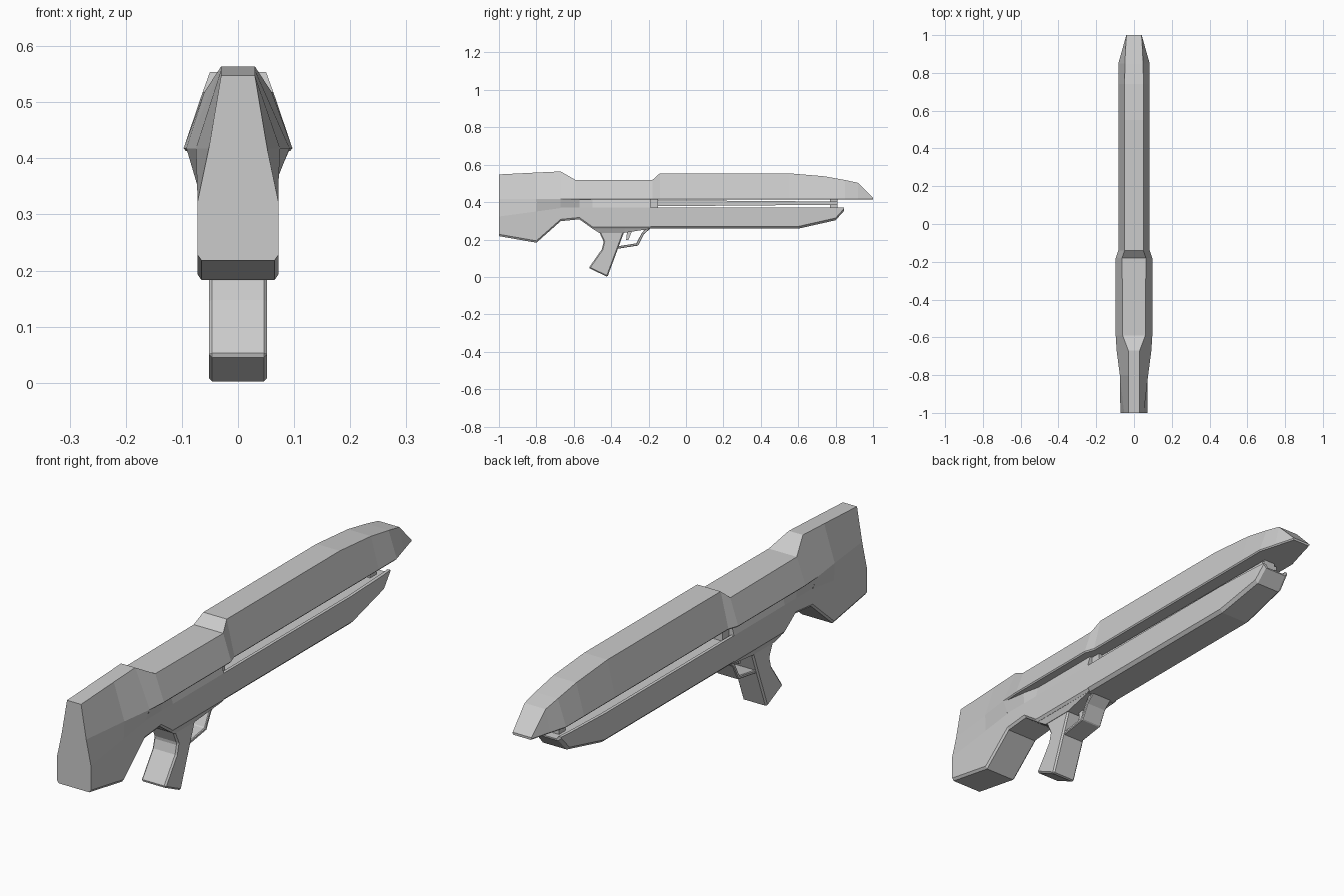
import bpy
import bmesh

cube = bpy.data.objects.get("Cube")
if cube:
    bpy.data.objects.remove(cube, do_unlink=True)

grey = bpy.data.materials.new("light_grey")
grey.use_nodes = True
colour = (0.6, 0.6, 0.6, 1)
grey.diffuse_color = colour
grey.node_tree.nodes["Principled BSDF"].inputs["Base Color"].default_value = colour


def finish(name, bm, bevel=0):
    bmesh.ops.recalc_face_normals(bm, faces=bm.faces)
    mesh = bpy.data.meshes.new(name)
    bm.to_mesh(mesh)
    bm.free()
    mesh.materials.append(grey)
    obj = bpy.data.objects.new(name, mesh)
    bpy.context.collection.objects.link(obj)
    if bevel:
        mod = obj.modifiers.new("edge_chamfer", 'BEVEL')
        mod.width = bevel
        mod.segments = 1
        mod.limit_method = 'ANGLE'
    return obj


def loft(name, sections, front_cap=True, back_cap=True):
    """Skin mirrored half sections, each (y, [(x, z), ...]) from top to bottom."""
    bm = bmesh.new()
    rings = []
    for y, half in sections:
        outline = half + [(-x, z) for x, z in reversed(half)]
        rings.append([bm.verts.new((x, y, z)) for x, z in outline])
    n = len(rings[0])
    for a, b in zip(rings, rings[1:]):
        for i in range(n):
            j = (i + 1) % n
            bm.faces.new((a[i], a[j], b[j], b[i]))
    if front_cap:
        bm.faces.new(rings[0])
    if back_cap:
        bm.faces.new(rings[-1])
    return finish(name, bm)


def prism(name, profile, half_width, bevel=0):
    """Extrude a side profile of (y, z) points across the width."""
    bm = bmesh.new()
    sides = [[bm.verts.new((x, y, z)) for y, z in profile]
             for x in (-half_width, half_width)]
    for side in sides:
        bm.faces.new(side)
    for i in range(len(profile)):
        j = (i + 1) % len(profile)
        bm.faces.new((sides[0][i], sides[0][j], sides[1][j], sides[1][i]))
    return finish(name, bm, bevel)


EDGE = 0.42    # height of the wide edge
BODY = 0.072   # half width of the lower body

# Shoulder stock: top height, edge half width, shoulder height, bottom
loft("stock", [
    (y, [(0.03, top), (edge, EDGE), (BODY, shoulder),
         (BODY, low + 0.01), (BODY - 0.007, low)])
    for y, top, edge, shoulder, low in [
        (-1.0, 0.55, 0.052, 0.325, 0.22),
        (-0.8, 0.56, 0.075, 0.352, 0.185),
        (-0.67, 0.566, 0.092, 0.37, 0.30)]], back_cap=False)

# Upper shell: top half width, top height, edge half width
loft("upper_shell", [
    (y, [(flat, top), (edge, EDGE), (edge - 0.004, EDGE - 0.005)])
    for y, flat, top, edge in [
        (-0.67, 0.03, 0.566, 0.092),
        (-0.59, 0.06, 0.52, 0.097),
        (-0.18, 0.063, 0.52, 0.097),
        (-0.14, 0.05, 0.556, 0.083),
        (0.55, 0.05, 0.556, 0.083),
        (0.74, 0.05, 0.54, 0.083),
        (0.85, 0.048, 0.52, 0.083),
        (0.92, 0.045, 0.505, 0.063),
        (1.0, 0.04, 0.424, 0.041)]], front_cap=False)

# Lower receiver with sloped shoulders
loft("lower_receiver", [
    (y, [(neck, EDGE - 0.002), (BODY, 0.372), (BODY, low + 0.01), (BODY - 0.007, low)])
    for y, neck, low in [
        (-0.67, 0.092, 0.30),
        (-0.57, 0.076, 0.31),
        (-0.5, 0.06, 0.26),
        (-0.19, 0.06, 0.26)]], front_cap=False)

# Fore-end with a shallow channel along its top
loft("fore_end", [
    (y, [(w - 0.02, 0.36), (w - 0.012, 0.372), (w, 0.372),
         (w, low + 0.012), (w - 0.012, low)])
    for y, w, low in [
        (-0.19, BODY, 0.26),
        (0.6, BODY, 0.26),
        (0.8, 0.063, 0.305),
        (0.845, 0.059, 0.355)]], front_cap=False)

# Inner rail and the post that holds it
loft("inner_rail", [
    (y, [(0.035, top), (0.035, low)])
    for y, top, low in [(-0.15, 0.412, 0.38), (0.81, 0.405, 0.388)]])
prism("rail_post", [(-0.19, 0.36), (-0.15, 0.36), (-0.15, 0.418), (-0.19, 0.418)], 0.05)
prism("rail_end_block", [(0.77, 0.36), (0.81, 0.36), (0.81, 0.418), (0.77, 0.418)], 0.025)

# Trigger housing under the receiver
loft("trigger_housing", [
    (y, [(BODY - 0.007, 0.262), (w, low)])
    for y, w, low in [
        (-0.5, 0.064, 0.26),
        (-0.465, 0.054, 0.238),
        (-0.33, 0.054, 0.238),
        (-0.2, 0.064, 0.258)]])

# Grip and trigger guard
prism("grip", [(-0.465, 0.245), (-0.44, 0.19), (-0.45, 0.15), (-0.52, 0.05),
               (-0.42, 0.002), (-0.365, 0.15), (-0.33, 0.245)], 0.052, 0.006)
prism("trigger_guard", [(-0.37, 0.152), (-0.255, 0.17), (-0.225, 0.23), (-0.19, 0.262),
                        (-0.215, 0.262), (-0.238, 0.235), (-0.265, 0.182),
                        (-0.37, 0.165)], 0.045, 0.003)
prism("trigger", [(-0.315, 0.245), (-0.32, 0.2), (-0.308, 0.2), (-0.29, 0.245)], 0.01)

# Rest the grip on the ground
lowest = 0.002
for obj in bpy.context.scene.objects:
    if obj.type == 'MESH' and grey.name in obj.data.materials:
        obj.location.z -= lowest
